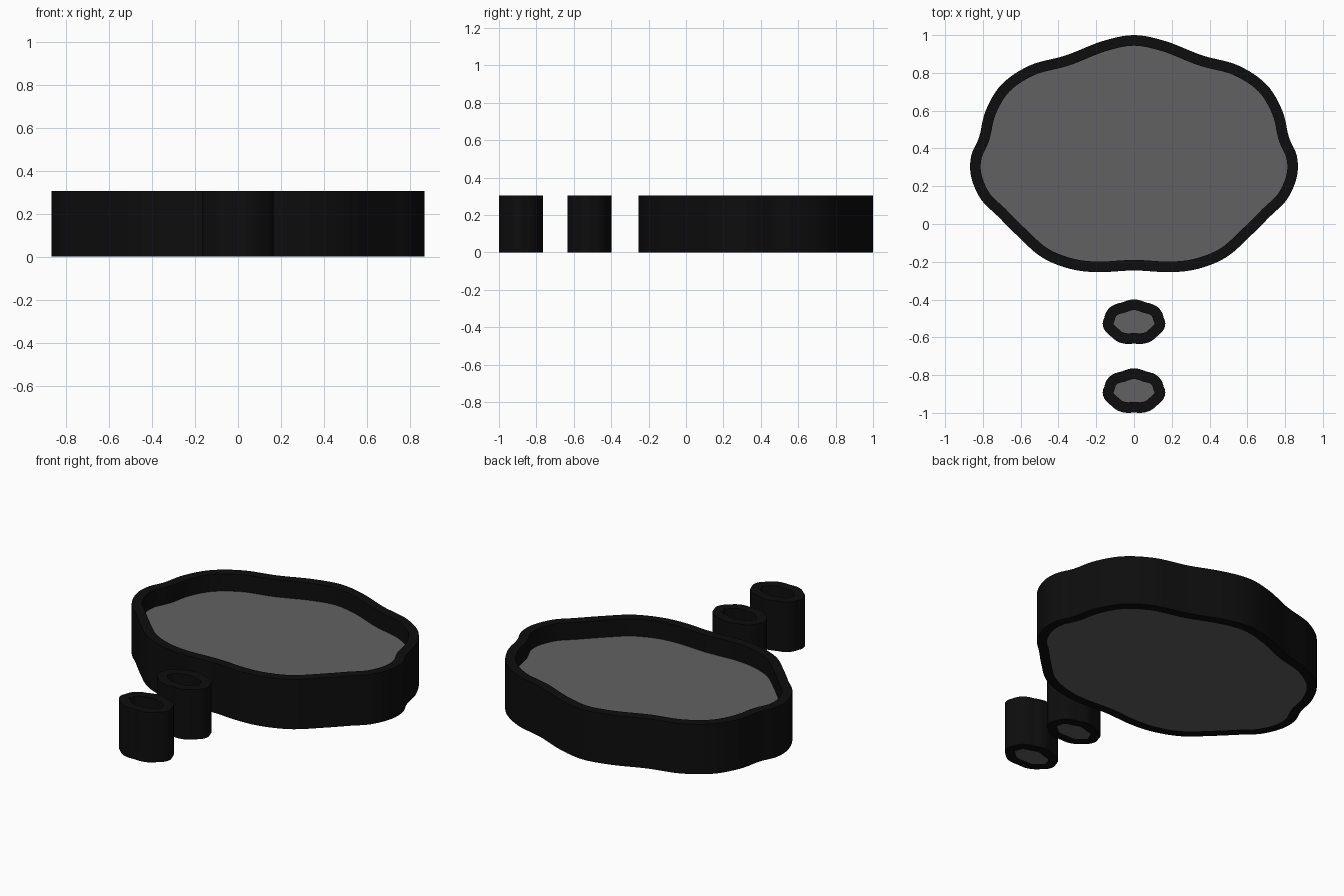
import bpy
from mathutils import Vector

if "Cube" in bpy.data.objects:
    bpy.data.objects.remove(bpy.data.objects["Cube"])

H, FLOOR, WALL = 0.305, 0.2, 0.056


def material(name, c):
    m = bpy.data.materials.new(name)
    m.diffuse_color = (c, c, c, 1)
    m.use_nodes = True
    m.node_tree.nodes["Principled BSDF"].inputs["Base Color"].default_value = m.diffuse_color
    return m


black = material("black_plastic", 0.004)
grey = material("grey_plastic", 0.12)

# right half of the outer cloud outline, top to bottom
half = [(0, 1.0), (0.17, 0.967), (0.36, 0.893), (0.55, 0.84), (0.70, 0.74),
        (0.785, 0.60), (0.82, 0.46), (0.862, 0.36), (0.862, 0.25), (0.81, 0.13), (0.72, 0.04),
        (0.62, -0.06), (0.49, -0.175), (0.34, -0.237), (0.19, -0.255), (0, -0.246)]
ctrl = [Vector(p) for p in half] + [Vector((-x, y)) for x, y in half[-2:0:-1]]


def smooth_loop(pts, steps):
    """Closed Catmull-Rom curve through the points."""
    out, n = [], len(pts)
    for i in range(n):
        a, b, c, d = (pts[(i + k - 1) % n] for k in range(4))
        for s in range(steps):
            t = s / steps
            out.append(0.5 * (2 * b + (c - a) * t + (2 * a - 5 * b + 4 * c - d) * t * t
                              + (3 * b - a - 3 * c + d) * t ** 3))
    return out


def offset(pts, d):
    """Move a clockwise loop outward by d."""
    out, n = [], len(pts)
    for i, p in enumerate(pts):
        t = (pts[(i + 1) % n] - pts[i - 1]).normalized()
        out.append(p + Vector((-t.y, t.x)) * d)
    return out


def make(name, verts, faces, mat):
    me = bpy.data.meshes.new(name)
    me.from_pydata(verts, [], faces)
    me.materials.append(mat)
    ob = bpy.data.objects.new(name, me)
    bpy.context.collection.objects.link(ob)
    bpy.context.view_layer.objects.active = ob
    bpy.ops.object.select_all(action='DESELECT')
    ob.select_set(True)
    bpy.ops.object.mode_set(mode='EDIT')
    bpy.ops.mesh.select_all(action='SELECT')
    bpy.ops.mesh.normals_make_consistent(inside=False)
    bpy.ops.object.mode_set(mode='OBJECT')
    bpy.ops.object.shade_smooth_by_angle()


def tray(name, centre):
    n = len(centre)
    outer, inner = offset(centre, WALL / 2), offset(centre, -WALL / 2)
    # raised wall: four rings joined into a closed band
    rings = [(outer, 0), (outer, H), (inner, H), (inner, 0)]
    verts = [(p.x, p.y, z) for loop, z in rings for p in loop]
    faces = [(r * n + i, r * n + (i + 1) % n, (r + 1) % 4 * n + (i + 1) % n, (r + 1) % 4 * n + i)
             for r in range(4) for i in range(n)]
    make(name + "_wall", verts, faces, black)
    # solid floor plate inside the wall
    verts = [(p.x, p.y, z) for z in (0, FLOOR) for p in inner]
    faces = [tuple(range(n)), tuple(range(n, 2 * n))]
    faces += [(i, (i + 1) % n, n + (i + 1) % n, n + i) for i in range(n)]
    make(name + "_floor", verts, faces, grey)


# large cloud and two small bubbles with the same wall thickness
big = offset(smooth_loop(ctrl, 6), -WALL / 2)
tray("cloud", big)
for name, y in (("upper_bubble", -0.517), ("lower_bubble", -0.882)):
    tray(name, smooth_loop([Vector((p.x * 0.164, y + (p.y - 0.372) * 0.15)) for p in big[::6]], 2))
